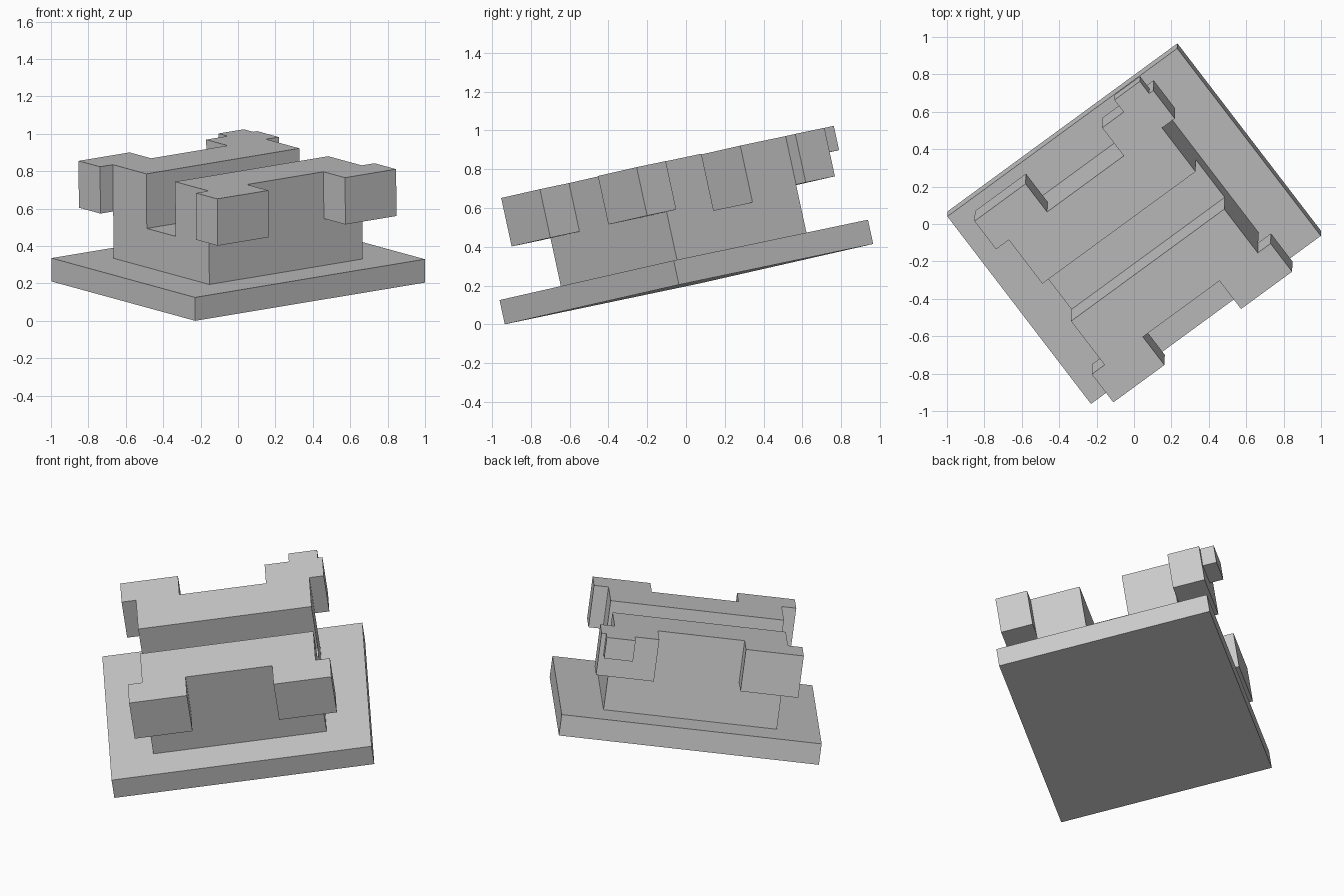
import bpy
import bmesh
from mathutils import Matrix, Vector

cube = bpy.data.objects.get("Cube")
if cube:
    bpy.data.objects.remove(cube, do_unlink=True)

grey = bpy.data.materials.new("light_grey")
grey.use_nodes = True
grey.diffuse_color = (0.6, 0.6, 0.6, 1)
grey.node_tree.nodes["Principled BSDF"].inputs["Base Color"].default_value = (0.6, 0.6, 0.6, 1)

# Tilted frame: the model is laid out on a grid 12 wide and 10 deep
UNIT = 0.128
along = Vector((0.80, 0.585, 0.133)).normalized()
across = Vector((-0.602, 0.782, 0.164))
up = along.cross(across).normalized()
across = up.cross(along)
turn = Matrix((along, across, up)).transposed().to_4x4()
FRAME = Matrix.Translation((-0.229, -0.935, 0)) @ turn @ Matrix.Scale(UNIT, 4)


def prism(name, start, end, profile):
    """Extrude a (depth, height) outline along the grid's width."""
    bm = bmesh.new()
    face = bm.faces.new([bm.verts.new((start, d, h)) for d, h in profile])
    result = bmesh.ops.extrude_face_region(bm, geom=[face])
    moved = [v for v in result["geom"] if isinstance(v, bmesh.types.BMVert)]
    bmesh.ops.translate(bm, verts=moved, vec=(end - start, 0, 0))
    bmesh.ops.recalc_face_normals(bm, faces=bm.faces[:])
    mesh = bpy.data.meshes.new(name)
    bm.to_mesh(mesh)
    bm.free()
    mesh.materials.append(grey)
    obj = bpy.data.objects.new(name, mesh)
    bpy.context.collection.objects.link(obj)
    obj.matrix_world = FRAME


def box(name, w, d, h):
    prism(name, w[0], w[1], [(d[0], h[0]), (d[1], h[0]), (d[1], h[1]), (d[0], h[1])])


# Base plate
box("base_plate", (0, 12), (0, 10), (0, 1))

# Body with a full-length channel in its top
NEAR, FAR, TOP, FLOOR = 5 / 3, 25 / 3, 5, 8 / 3
prism("channelled_body", 2, 10, [
    (NEAR, 1), (FAR, 1), (FAR, TOP), (6, TOP),
    (6, FLOOR), (4, FLOOR), (4, TOP), (NEAR, TOP)])

# Overhanging corner blocks, flush with the body top
for end, w in (("right", (4 / 3, 4)), ("left", (8, 32 / 3))):
    for side, d in (("front", (1 / 6, NEAR)), ("back", (FAR, 59 / 6))):
        box(f"{side}_{end}_block", w, d, (3, TOP))

# Small lug on one back block
box("back_lug", (9.12, 10.45), (59 / 6, 10.48), (4, TOP))
